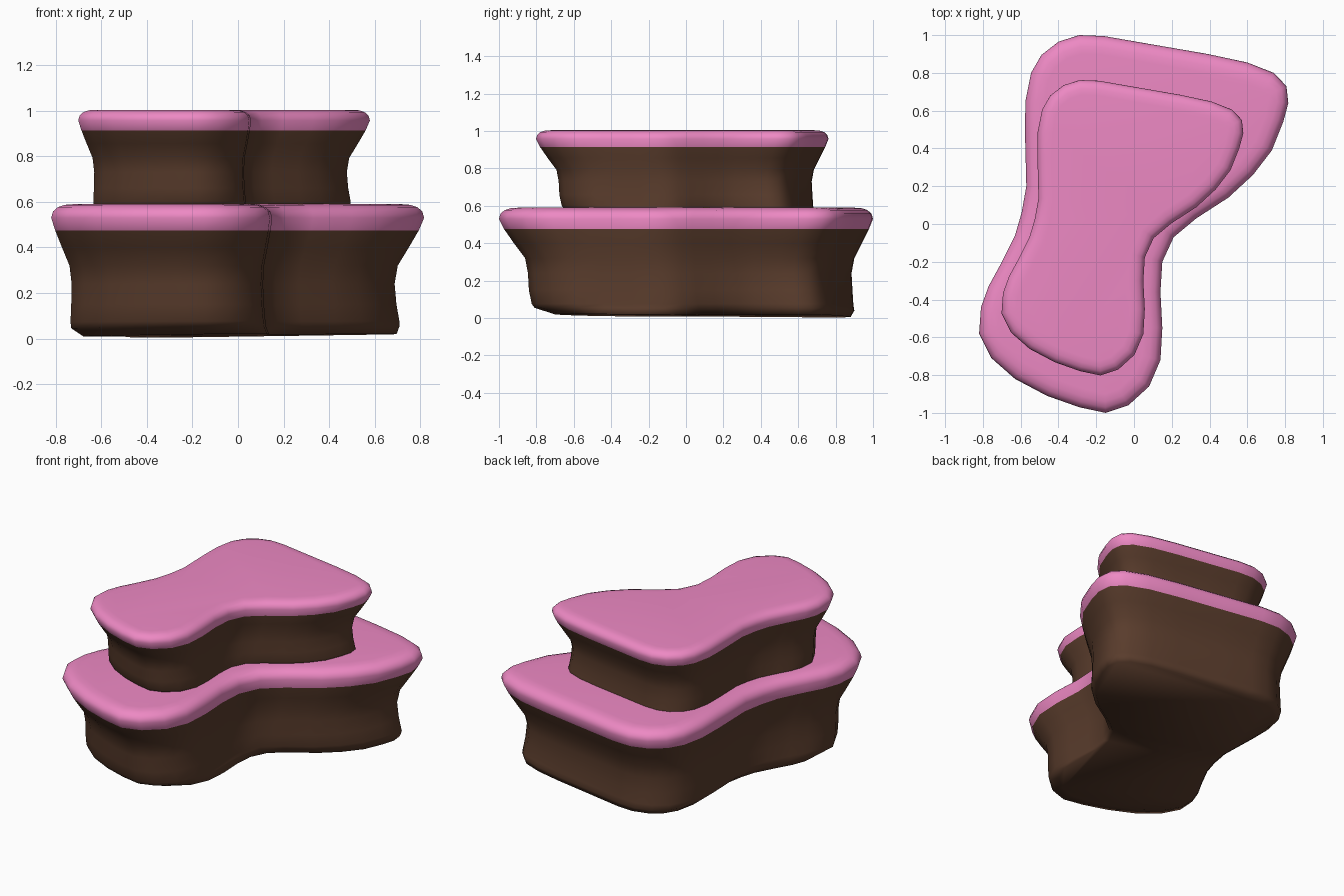
import bpy, bmesh
from mathutils import Vector

if "Cube" in bpy.data.objects:
    bpy.data.objects.remove(bpy.data.objects["Cube"])

# Footprint of the lower tier at its widest level, counter-clockwise
OUTLINE = [Vector(p) for p in (
    (-.15, -1), (-.03, -.96), (.08, -.86), (.14, -.72), (.15, -.55), (.14, -.36),
    (.15, -.2), (.21, -.07), (.33, .03), (.5, .14), (.63, .26), (.73, .39),
    (.79, .54), (.817, .64), (.807, .73), (.74, .8), (.6, .855), (.39, .9),
    (.1, .95), (-.16, .995), (-.29, 1), (-.4, .965), (-.49, .895), (-.545, .8),
    (-.575, .65), (-.577, .48), (-.57, .2), (-.595, .06), (-.63, -.06),
    (-.71, -.22), (-.77, -.33), (-.81, -.44), (-.82, -.58), (-.755, -.71),
    (-.63, -.82), (-.46, -.91), (-.29, -.97))]

# Levels: z, scale x, scale y, shift x, shift y, inset, tilt of the base
LEVELS = [
    (0, .84, .79, .01, .09, 0, 1),
    (.035, .88, .855, -.01, .045, 0, 1),
    (.07, .882, .86, -.012, .035, 0, .3),
    (.15, .872, .865, -.017, .025, 0, 0),
    (.24, .866, .865, -.02, .02, 0, 0),
    (.32, .88, .88, -.018, .02, 0, 0),
    (.40, .93, .93, -.01, .01, 0, 0),
    (.475, .975, .975, -.003, .003, 0, 0),
    (.53, 1, 1, 0, 0, 0, 0),
    (.558, 1, 1, 0, 0, .008, 0),
    (.577, 1, 1, 0, 0, .03, 0),
    (.587, 1, 1, 0, 0, .06, 0),
    (.59, 1, 1, 0, 0, .1, 0)]
ICING_START = 7


def material(name, colour):
    m = bpy.data.materials.new(name)
    m.diffuse_color = (*colour, 1)
    m.use_nodes = True
    m.node_tree.nodes["Principled BSDF"].inputs["Base Color"].default_value = m.diffuse_color
    return m


def outline_normals():
    n = len(OUTLINE)
    result = []
    for i in range(n):
        d = OUTLINE[(i + 1) % n] - OUTLINE[i - 1]
        result.append(Vector((d.y, -d.x)).normalized())
    return result


def tier(name, mats, scale, offset):
    bm = bmesh.new()
    normals = outline_normals()
    rings = []
    for z, sx, sy, dx, dy, inset, tilt in LEVELS:
        ring = []
        for p, nrm in zip(OUTLINE, normals):
            q = p - nrm * inset
            x, y = q.x * sx + dx, q.y * sy + dy
            lift = tilt * (.0155 - .008 * y + .013 * x)
            ring.append(bm.verts.new(Vector((x, y, z + lift)) * scale + offset))
        rings.append(ring)
    n = len(OUTLINE)
    # Skin the sides, switching to icing near the top
    for k in range(len(rings) - 1):
        a, b = rings[k], rings[k + 1]
        for i in range(n):
            j = (i + 1) % n
            f = bm.faces.new((a[i], a[j], b[j], b[i]))
            f.material_index = int(k >= ICING_START)
    # Base and top caps
    bm.faces.new(rings[0][::-1])
    bm.faces.new(rings[-1]).material_index = 1
    for f in bm.faces:
        f.smooth = True
    mesh = bpy.data.meshes.new(name)
    bm.to_mesh(mesh)
    bm.free()
    for m in mats:
        mesh.materials.append(m)
    obj = bpy.data.objects.new(name, mesh)
    bpy.context.collection.objects.link(obj)


mats = [material("chocolate", (.10, .045, .025)), material("pink_icing", (.85, .25, .55))]
tier("lower_tier", mats, 1, Vector((0, 0, 0)))
tier("upper_tier", mats, .782, Vector((-.06, -.02, .543)))
